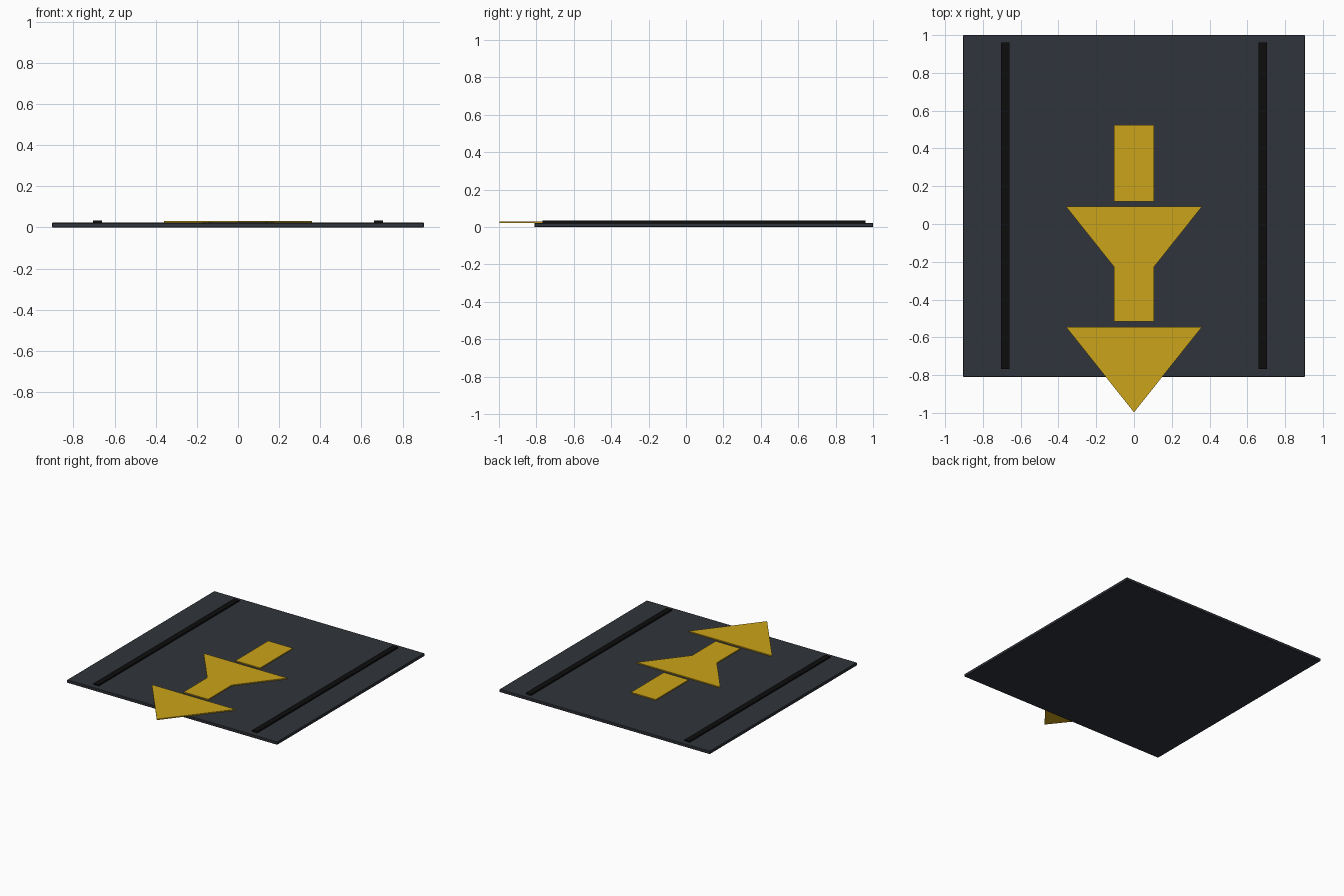
import bpy, bmesh

if "Cube" in bpy.data.objects:
    bpy.data.objects.remove(bpy.data.objects["Cube"])


def material(name, rgb):
    m = bpy.data.materials.new(name)
    m.diffuse_color = (*rgb, 1)
    m.use_nodes = True
    m.node_tree.nodes["Principled BSDF"].inputs["Base Color"].default_value = m.diffuse_color
    return m


DARK = material("dark_panel", (0.03, 0.034, 0.043))
BLACK = material("black_rubber", (0.004, 0.004, 0.004))
YELLOW = material("yellow_paint", (0.6, 0.37, 0.01))


def prism(name, outline, z0, z1, mat, bevel=0):
    """Extrude a flat outline from z0 up to z1."""
    bm = bmesh.new()
    face = bm.faces.new([bm.verts.new((x, y, z0)) for x, y in outline])
    top = bmesh.ops.extrude_face_region(bm, geom=[face])["geom"]
    bmesh.ops.translate(bm, vec=(0, 0, z1 - z0),
                        verts=[v for v in top if isinstance(v, bmesh.types.BMVert)])
    bmesh.ops.recalc_face_normals(bm, faces=bm.faces)
    mesh = bpy.data.meshes.new(name)
    bm.to_mesh(mesh)
    bm.free()
    mesh.materials.append(mat)
    ob = bpy.data.objects.new(name, mesh)
    bpy.context.collection.objects.link(ob)
    if bevel:
        mod = ob.modifiers.new("bevel", "BEVEL")
        mod.width = bevel
        mod.segments = 1
    return ob


def rect(x0, x1, y0, y1):
    return [(x0, y0), (x1, y0), (x1, y1), (x0, y1)]


# Floor panel
prism("floor_panel", rect(-0.905, 0.905, -0.81, 1.0), 0, 0.023, DARK, bevel=0.003)

# Side strips
for side, x in (("left", -0.682), ("right", 0.682)):
    prism(side + "_strip", rect(x - 0.022, x + 0.022, -0.768, 0.96), 0.021, 0.034, BLACK)

# Two direction arrows, each a shaft and a separate head
for label, dy in (("rear", 0.0), ("front", -0.637)):
    prism(label + "_arrow_shaft", rect(-0.106, 0.106, 0.12 + dy, 0.523 + dy),
          0.023, 0.031, YELLOW)
    prism(label + "_arrow_head", [(-0.36, 0.092 + dy), (0, -0.36 + dy), (0.36, 0.092 + dy)],
          0.023, 0.031, YELLOW)
